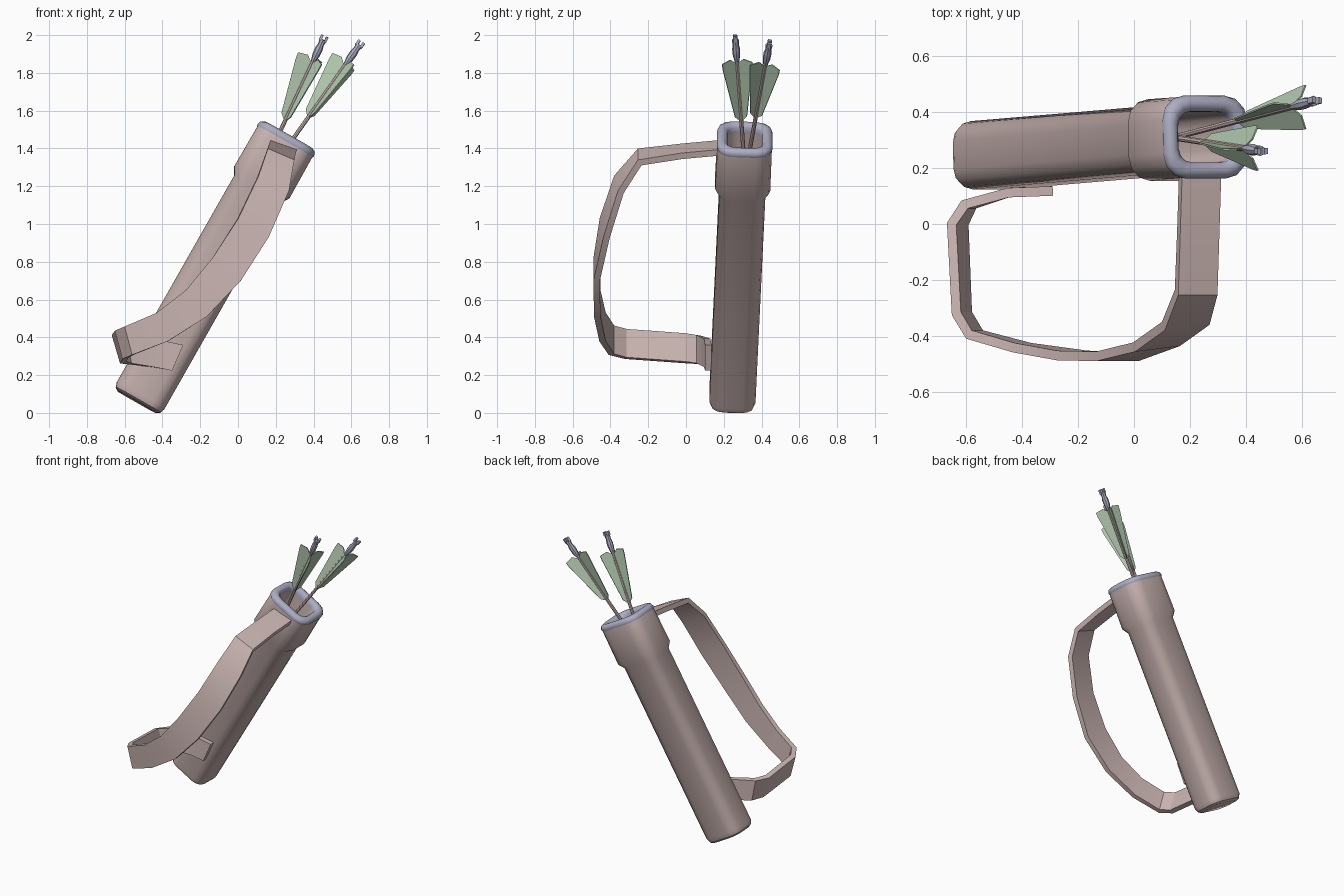
import bpy, bmesh, math
from mathutils import Vector, Matrix

if "Cube" in bpy.data.objects:
    bpy.data.objects.remove(bpy.data.objects["Cube"])


def material(name, rgb):
    m = bpy.data.materials.new(name)
    m.diffuse_color = (*rgb, 1)
    m.use_nodes = True
    m.node_tree.nodes["Principled BSDF"].inputs["Base Color"].default_value = m.diffuse_color
    return m


LEATHER = material("dusty_leather", (0.60, 0.47, 0.455))
METAL = material("blue_grey", (0.42, 0.42, 0.55))
FEATHER = material("pale_green", (0.46, 0.60, 0.44))


def finish(name, bm, mat, angle=35, recalc=True):
    if recalc:
        bmesh.ops.recalc_face_normals(bm, faces=bm.faces)
    me = bpy.data.meshes.new(name)
    bm.to_mesh(me)
    bm.free()
    me.materials.append(mat)
    ob = bpy.data.objects.new(name, me)
    bpy.context.collection.objects.link(ob)
    bpy.ops.object.select_all(action='DESELECT')
    ob.select_set(True)
    bpy.context.view_layer.objects.active = ob
    bpy.ops.object.shade_smooth_by_angle(angle=math.radians(angle))
    return ob


def loft(bm, rings, cap_start=True, cap_end=True):
    """Skin a list of point rings with quads."""
    rows = [[bm.verts.new(p) for p in r] for r in rings]
    n = len(rows[0])
    for a, b in zip(rows, rows[1:]):
        for i in range(n):
            j = (i + 1) % n
            bm.faces.new((a[i], a[j], b[j], b[i]))
    if cap_start:
        bm.faces.new(rows[0][::-1])
    if cap_end:
        bm.faces.new(rows[-1])


# Tilted frame of the quiver: axis d, section directions u and v
BASE = Vector((-0.525, 0.245, 0.075))
D = (Vector((0.265, 0.312, 1.465)) - BASE).normalized()
V = D.cross(Vector((0.869, 0, -0.494))).normalized()
U = V.cross(D).normalized()


def section(t, off):
    """Rounded rectangle across the quiver axis, grown by off."""
    a, b, r = 0.145 + off, 0.122 + off, 0.07 + off * 0.6
    pts = []
    for k, (sx, sy) in enumerate(((1, 1), (-1, 1), (-1, -1), (1, -1))):
        for i in range(4):
            w = math.radians(90 * k + 30 * i)
            x = sx * (a - r) + r * math.cos(w)
            y = sy * (b - r) + r * math.sin(w)
            pts.append(BASE + D * t + U * x + V * y)
    return pts


# Quiver tube with flared collar and hollow mouth
bm = bmesh.new()
loft(bm, [section(t, o) for t, o in (
    (-0.02, -0.028), (-0.008, -0.01), (0.02, 0), (1.28, 0), (1.32, 0.024),
    (1.565, 0.022), (1.58, -0.03), (0.95, -0.03))])
finish("quiver_tube", bm, LEATHER)

# Rounded rim
bm = bmesh.new()
rim = ((1.56, 0.02), (1.575, 0.026), (1.594, 0.02), (1.605, 0.002),
       (1.601, -0.018), (1.585, -0.031), (1.555, -0.031))
loft(bm, [section(t, o) for t, o in rim + rim[:1]], False, False)
bmesh.ops.remove_doubles(bm, verts=bm.verts, dist=1e-5)
finish("quiver_rim", bm, METAL, 50)

# Shoulder strap: centre points and half-width vectors
stations = [
    ((0.237, 0.20, 1.405), (0.07, 0, -0.025)),
    ((0.23, -0.02, 1.385), (0.07, 0, -0.025)),
    ((0.222, -0.245, 1.355), (0.07, 0, -0.03)),
    ((0.185, -0.355, 1.21), (0.08, 0.01, -0.04)),
    ((0.08, -0.43, 0.98), (0.08, 0.01, -0.05)),
    ((-0.06, -0.473, 0.76), (0.075, 0, -0.06)),
    ((-0.22, -0.470, 0.58), (0.055, 0, -0.07)),
    ((-0.40, -0.442, 0.455), (0.03, 0, -0.075)),
    ((-0.57, -0.395, 0.385), (0.02, 0, -0.075)),
    ((-0.615, -0.32, 0.365), (0.02, 0, -0.075)),
    ((-0.63, 0.0, 0.342), (0.022, 0, -0.075)),
    ((-0.59, 0.07, 0.335), (0.015, 0, -0.075)),
    ((-0.45, 0.112, 0.318), (0, 0, -0.075)),
    ((-0.32, 0.118, 0.292), (-0.03, 0, -0.068)),
]
pts = [Vector(c) for c, w in stations]
rings = []
for i, (c, w) in enumerate(stations):
    w = Vector(w)
    p0, p1 = pts[max(i - 1, 0)], pts[min(i + 1, len(pts) - 1)]
    before = (pts[i] - p0).normalized() if i else (p1 - pts[i]).normalized()
    after = (p1 - pts[i]).normalized() if p1 != pts[i] else before
    tangent = (before + after).normalized()
    n = tangent.cross(w).normalized() * 0.017 / max(tangent.dot(after), 0.7)
    rings.append([pts[i] - w - n, pts[i] + w - n, pts[i] + w + n, pts[i] - w + n])
bm = bmesh.new()
loft(bm, rings)
finish("shoulder_strap", bm, LEATHER, 25)


def arrow(name, tip, foot):
    """Shaft, nock and three feathers on the line from tip down to foot."""
    tip, foot = Vector(tip), Vector(foot)
    down = (foot - tip).normalized()
    x = Vector((-1, 0, 0))
    x = (x - down * x.dot(down)).normalized()
    y = down.cross(x)

    def at(s, r, ang):
        return tip + down * s + (x * math.cos(ang) + y * math.sin(ang)) * r

    def lathe(part, profile, mat):
        bm = bmesh.new()
        loft(bm, [[at(s, r, math.tau * k / 8) for k in range(8)] for s, r in profile])
        return finish(part, bm, mat, 40)

    lathe(name + "_shaft", ((0.13, 0.011), ((foot - tip).length, 0.011)), LEATHER)
    lathe(name + "_nock", ((0.022, 0.019), (0.035, 0.018), (0.05, 0.016), (0.075, 0.021),
                           (0.11, 0.020), (0.15, 0.012)), METAL)
    # two prongs of the nock
    bm = bmesh.new()
    for side in (-1, 1):
        loft(bm, [[tip + down * s + x * (side * h) + y * k for h, k in
                   ((0.007, -0.012), (0.021, -0.010), (0.021, 0.010), (0.007, 0.012))]
                  for s in (0.0, 0.03)])
    finish(name + "_nock_prongs", bm, METAL)
    # feathers
    outline = ((0.155, 0.008), (0.128, 0.04), (0.138, 0.092), (0.17, 0.09),
               (0.465, 0.036), (0.495, 0.008))
    bm = bmesh.new()
    for k in range(3):
        ang = math.tau * k / 3
        side = (y * math.cos(ang) - x * math.sin(ang)) * 0.003
        loft(bm, [[at(s, r, ang) + side * f for s, r in outline] for f in (-1, 1)])
    finish(name + "_feathers", bm, FEATHER, 30)


arrow("left_arrow", (0.46, 0.26, 1.995), (0.04, 0.325, 1.1))
arrow("right_arrow", (0.655, 0.443, 1.965), (0.10, 0.298, 1.18))
